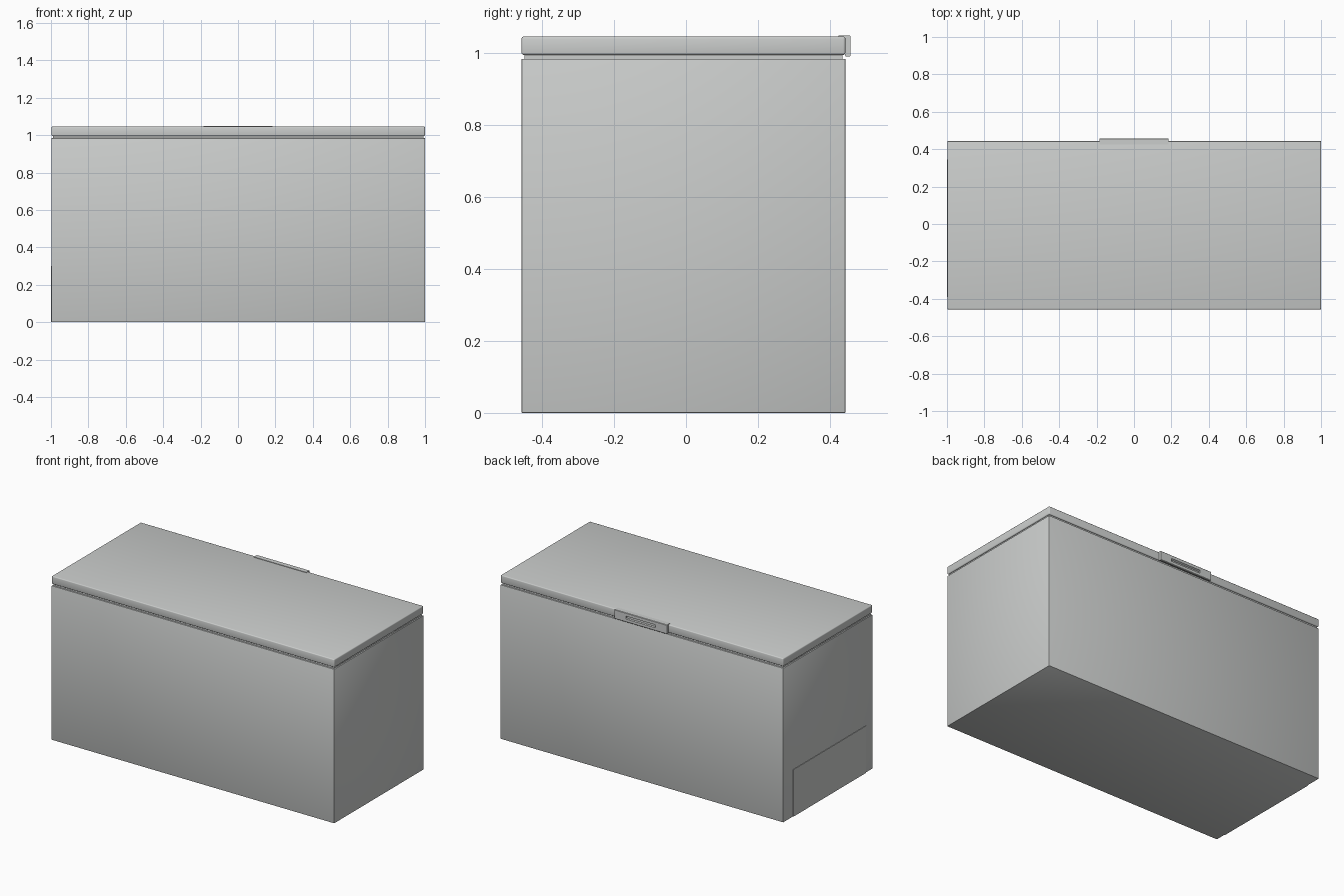
import bpy, bmesh, math

if "Cube" in bpy.data.objects:
    bpy.data.objects.remove(bpy.data.objects["Cube"])

# One flat light grey for the whole freezer
grey = bpy.data.materials.new("light grey")
grey.diffuse_color = (0.60, 0.615, 0.607, 1.0)
grey.use_nodes = True
grey.node_tree.nodes["Principled BSDF"].inputs["Base Color"].default_value = grey.diffuse_color


def make_object(name, bm):
    bmesh.ops.recalc_face_normals(bm, faces=bm.faces[:])
    mesh = bpy.data.meshes.new(name)
    bm.to_mesh(mesh)
    bm.free()
    mesh.materials.append(grey)
    obj = bpy.data.objects.new(name, mesh)
    bpy.context.collection.objects.link(obj)
    return obj


def box(name, lo, hi, bevel=0.0, segments=2):
    bm = bmesh.new()
    bmesh.ops.create_cube(bm, size=1.0)
    for v in bm.verts:
        v.co = [lo[i] if v.co[i] < 0 else hi[i] for i in range(3)]
    obj = make_object(name, bm)
    if bevel:
        mod = obj.modifiers.new("bevel", "BEVEL")
        mod.width, mod.segments = bevel, segments
        select(obj)
        bpy.ops.object.modifier_apply(modifier=mod.name)
        bpy.ops.object.shade_smooth_by_angle(angle=math.radians(35))
    return obj


def select(obj):
    bpy.ops.object.select_all(action="DESELECT")
    obj.select_set(True)
    bpy.context.view_layer.objects.active = obj


def extrude_x(name, profile, half):
    """Extrude a (y, z) profile from -half to +half along x."""
    bm = bmesh.new()
    face = bm.faces.new([bm.verts.new((-half, y, z)) for y, z in profile])
    new = bmesh.ops.extrude_face_region(bm, geom=[face])["geom"]
    bmesh.ops.translate(bm, vec=(2 * half, 0, 0),
                        verts=[g for g in new if isinstance(g, bmesh.types.BMVert)])
    return make_object(name, bm)


X0, X1, Y0, Y1 = -0.997, 1.0, -0.457, 0.443

# Cabinet, recessed seal and lid
box("cabinet", (X0, Y0, 0), (X1, Y1, 0.984), 0.002)
box("lid_seal", (X0 + 0.008, Y0 + 0.008, 0.982), (X1 - 0.008, Y1 - 0.008, 0.998))
box("lid", (X0, Y0, 0.995), (X1, Y1, 1.046), 0.006, 3)

# Thin service panel on the left end
box("service_panel", (-1.0, -0.39, 0.0), (X0 + 0.002, 0.345, 0.30))

# Handle: a plate hooked over the back edge of the lid
handle = extrude_x("handle", [
    (0.424, 1.043), (0.424, 1.049), (0.4545, 1.049), (0.457, 1.0465),
    (0.457, 0.993), (0.4545, 0.99), (0.445, 0.99), (0.4425, 0.993),
    (0.4425, 1.043)], 0.185)

# Tapered finger slot cut into the handle
cutter = extrude_x("slot_cutter", [
    (0.447, 1.012), (0.447, 1.023), (0.46, 1.03), (0.46, 1.009)], 0.105)
cutter.hide_render = True
cut = handle.modifiers.new("finger_slot", "BOOLEAN")
cut.operation, cut.solver, cut.object = "DIFFERENCE", "EXACT", cutter
select(handle)
bpy.ops.object.modifier_apply(modifier=cut.name)
bpy.data.objects.remove(cutter)
